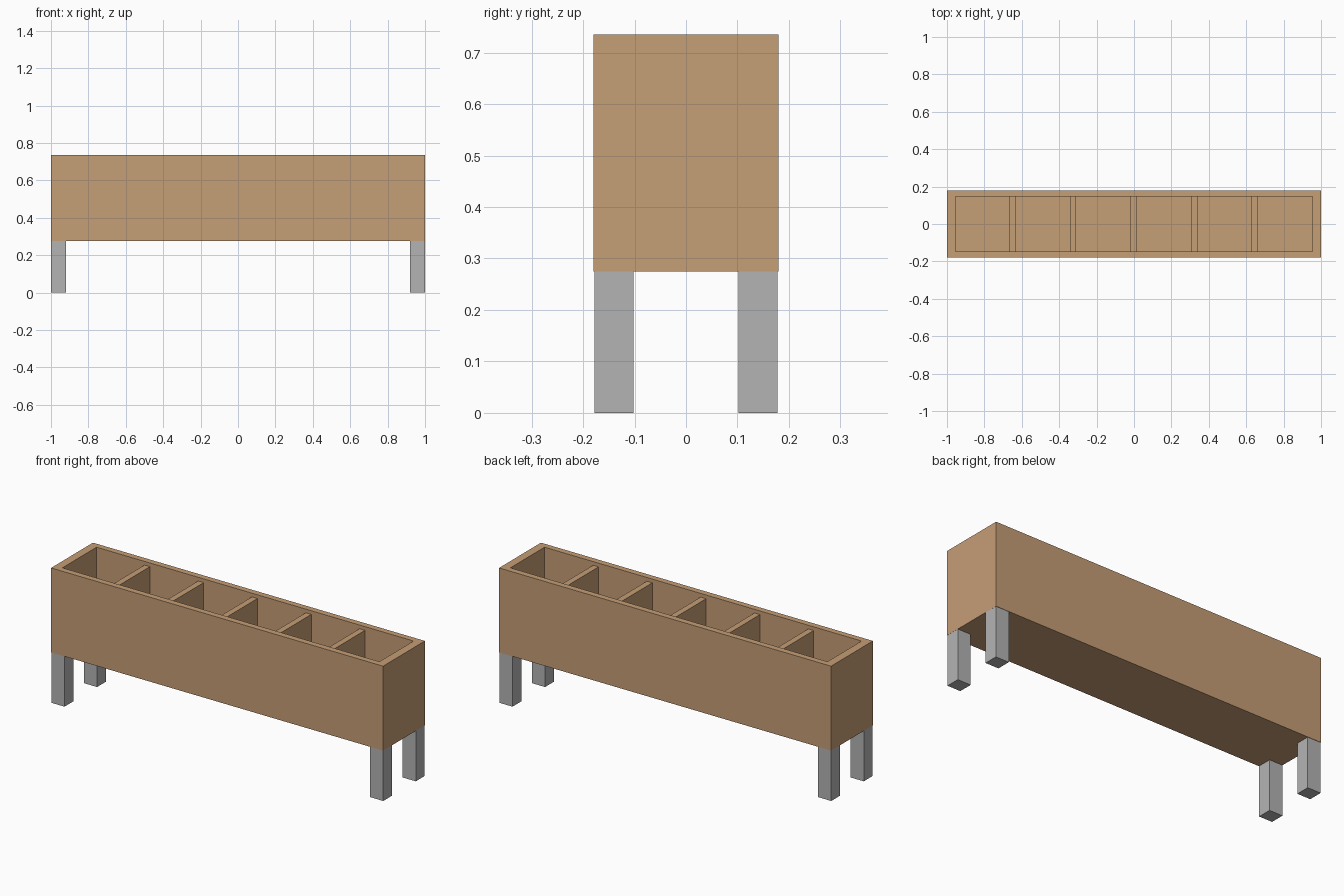
import bpy, bmesh

if "Cube" in bpy.data.objects:
    bpy.data.objects.remove(bpy.data.objects["Cube"])


def material(name, rgb):
    m = bpy.data.materials.new(name)
    m.diffuse_color = (*rgb, 1.0)
    m.use_nodes = True
    m.node_tree.nodes["Principled BSDF"].inputs["Base Color"].default_value = m.diffuse_color
    return m


wood = material("tan wood", (0.56, 0.342, 0.18))
metal = material("grey metal", (0.455, 0.455, 0.455))


def finish(bm, name, mat):
    mesh = bpy.data.meshes.new(name)
    bmesh.ops.recalc_face_normals(bm, faces=bm.faces)
    bm.to_mesh(mesh)
    bm.free()
    mesh.materials.append(mat)
    obj = bpy.data.objects.new(name, mesh)
    bpy.context.collection.objects.link(obj)
    return obj


def cuboid(lo, hi):
    bm = bmesh.new()
    bmesh.ops.create_cube(bm, size=1)
    for v in bm.verts:
        for i in range(3):
            v.co[i] = hi[i] if v.co[i] > 0 else lo[i]
    return bm


BOTTOM, TOP, FLOOR, DIVIDER_TOP = 0.275, 0.735, 0.51, 0.715
INNER_X, INNER_Y = 0.955, 0.147

# Planter box: solid block with a rim inset on top and a sunken floor
bm = cuboid((-1, -0.18, BOTTOM), (1, 0.18, TOP))
bm.normal_update()
top = max(bm.faces, key=lambda f: f.calc_center_median().z)
bmesh.ops.inset_region(bm, faces=[top], thickness=0.03)
for v in top.verts:
    v.co.x = INNER_X if v.co.x > 0 else -INNER_X
    v.co.y = INNER_Y if v.co.y > 0 else -INNER_Y
floor = bmesh.ops.extrude_discrete_faces(bm, faces=[top])["faces"][0]
for v in floor.verts:
    v.co.z = FLOOR
finish(bm, "planter_box", wood)

# Five dividers, slightly lower than the rim
for i in range(5):
    x = (i - 2) * 0.324 - 0.002
    finish(cuboid((x - 0.0165, -INNER_Y - 0.01, FLOOR - 0.01),
                  (x + 0.0165, INNER_Y + 0.01, DIVIDER_TOP)),
           f"divider_{i + 1}", wood)

# Four square legs at the corners
for side, sx in (("left", -0.96), ("right", 0.96)):
    for end, sy in (("front", -0.14), ("back", 0.14)):
        finish(cuboid((sx - 0.0395, sy - 0.038, 0), (sx + 0.0395, sy + 0.038, BOTTOM)),
               f"{end}_{side}_leg", metal)
